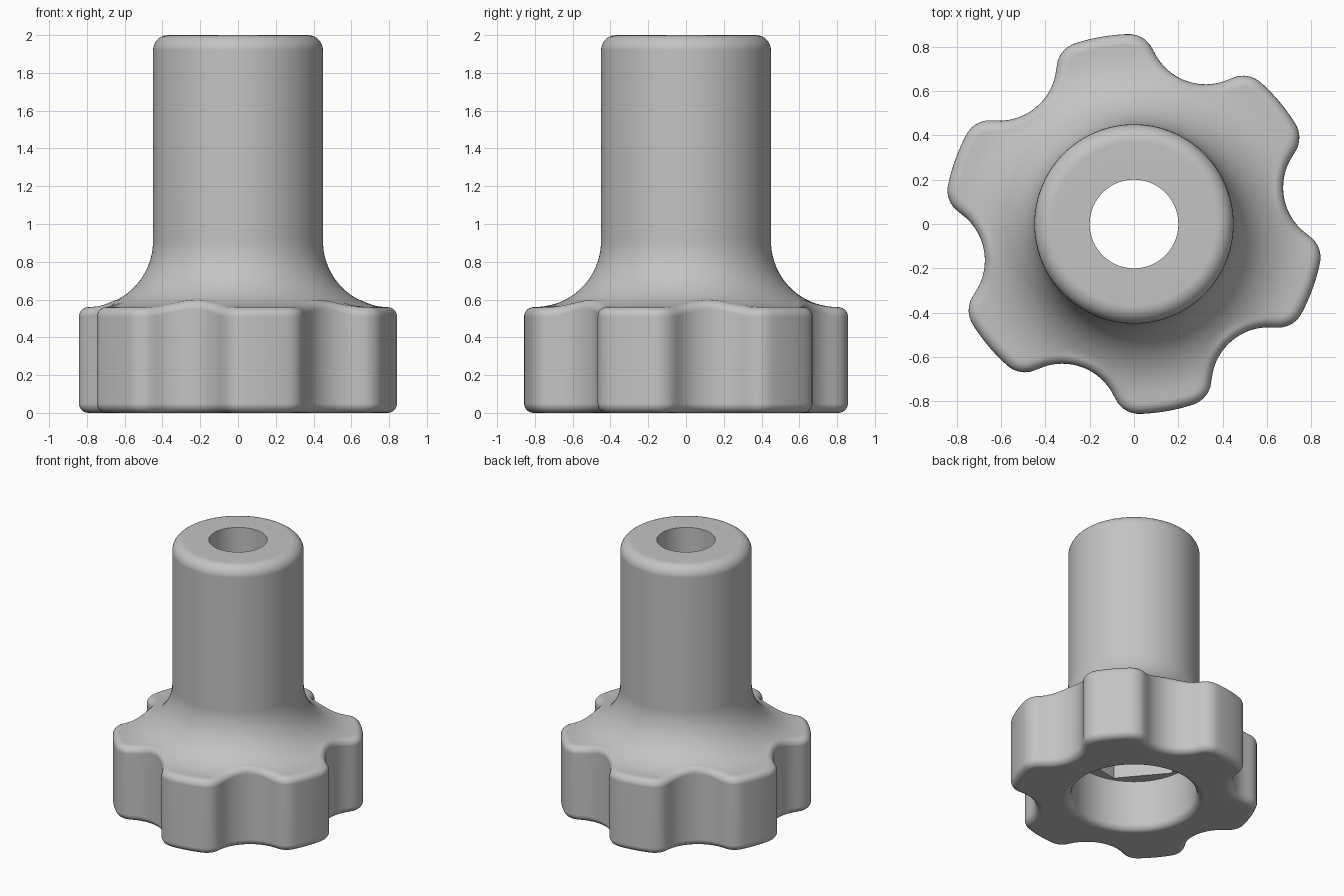
import bpy, bmesh, math
from mathutils import Vector

if "Cube" in bpy.data.objects:
    bpy.data.objects.remove(bpy.data.objects["Cube"])

COLS = 240                    # columns around the axis
TURN = math.radians(40)       # direction of the first lobe
STEP = math.tau / COLS
ANGLES = [k * STEP for k in range(COLS)]

SHAFT, BORE, HEIGHT = 0.45, 0.20, 2.0
FLARE = 0.35                  # concave flare between shaft and grip
GRIP_TOP = 0.56
ROUND = 0.05                  # edge rounding of the grip
SOCKET, SOCKET_TOP = 0.43, 0.38
HEX, HEX_TOP = 0.35, 0.75

# Grip outline: outer arc, corner circle and valley circle
TIP, CORNER, VALLEY, VALLEY_POS = 0.858, 0.12, 0.26, 0.948
CORNER_POS = TIP - CORNER
SPAN = CORNER + VALLEY
GAP = math.acos((VALLEY_POS**2 + CORNER_POS**2 - SPAN**2) / (2 * VALLEY_POS * CORNER_POS))
CORNER_ANGLE = math.pi / 6 - GAP


def circle_hit(a, dist, rad, side):
    """Polar radius of an offset circle, on its far (+1) or near (-1) side."""
    return dist * math.cos(a) + side * math.sqrt(max(rad**2 - (dist * math.sin(a))**2, 0))


def sector(a):
    """Angle from the middle of the nearest sixth."""
    return abs((a + math.pi / 6) % (math.pi / 3) - math.pi / 6)


def direction(a):
    return Vector((math.cos(a + TURN), math.sin(a + TURN)))


# Angle where the corner circle touches the valley circle
touch = (direction(CORNER_ANGLE) * CORNER_POS * VALLEY
         + direction(math.pi / 6) * VALLEY_POS * CORNER) / SPAN
TOUCH_ANGLE = math.atan2(touch.y, touch.x) - TURN


def outline(a):
    s = sector(a)
    if s < CORNER_ANGLE:
        r = TIP
    elif s < TOUCH_ANGLE:
        r = circle_hit(s - CORNER_ANGLE, CORNER_POS, CORNER, 1)
    else:
        r = circle_hit(math.pi / 6 - s, VALLEY_POS, VALLEY, -1)
    return direction(a) * r


def inset(a, d):
    t = outline(a + STEP / 4) - outline(a - STEP / 4)
    return outline(a) - Vector((t.y, -t.x)).normalized() * d


def flare_height(r):
    x = max(SHAFT + FLARE - r, 0)
    return GRIP_TOP + FLARE - math.sqrt(max(FLARE**2 - x**2, 0))


def ring(r, z):
    return [(direction(a) * r).to_3d() + Vector((0, 0, z)) for a in ANGLES]


def hex_ring(z):
    return [(direction(a) * HEX / math.cos(sector(a))).to_3d() + Vector((0, 0, z))
            for a in ANGLES]


def quarter(n):
    return [(math.sin(k / n * math.pi / 2), math.cos(k / n * math.pi / 2))
            for k in range(n + 1)]


rings = [ring(BORE, HEIGHT)]

# Shaft with rounded top
top_round = 0.08
for s, c in quarter(7):
    rings.append(ring(SHAFT - top_round + top_round * s, HEIGHT - top_round + top_round * c))
rings.append(ring(SHAFT, GRIP_TOP + FLARE))

# Flare spreading onto the lobes
flare_steps = 18
for k in range(1, flare_steps):
    t = (k / flare_steps) ** 2
    loop = []
    for a in ANGLES:
        p = (direction(a) * SHAFT).lerp(inset(a, ROUND), t)
        loop.append(Vector((p.x, p.y, flare_height(p.length))))
    rings.append(loop)

# Rounded upper rim and lobed wall
for s, c in quarter(6):
    loop = []
    for a in ANGLES:
        p = inset(a, ROUND * (1 - s))
        z = flare_height(inset(a, ROUND).length) - ROUND * (1 - c)
        loop.append(Vector((p.x, p.y, z)))
    rings.append(loop)

# Rounded lower rim
for s, c in quarter(6):
    loop = []
    for a in ANGLES:
        p = inset(a, ROUND * (1 - c))
        loop.append(Vector((p.x, p.y, ROUND * (1 - s))))
    rings.append(loop)

# Underside socket with rounded mouth, hexagonal pocket, through bore
for s, c in quarter(6):
    rings.append(ring(SOCKET + ROUND * (1 - s), ROUND * (1 - c)))
rings += [ring(SOCKET, SOCKET_TOP), hex_ring(SOCKET_TOP), hex_ring(HEX_TOP), ring(BORE, HEX_TOP)]

# Skin the rings into one closed body
bm = bmesh.new()
grid = [[bm.verts.new(p) for p in loop] for loop in rings]
for i, loop in enumerate(grid):
    after = grid[(i + 1) % len(grid)]
    for k in range(COLS):
        n = (k + 1) % COLS
        bm.faces.new((loop[k], loop[n], after[n], after[k]))
bmesh.ops.recalc_face_normals(bm, faces=bm.faces)
mesh = bpy.data.meshes.new("lobed_knob")
bm.to_mesh(mesh)
bm.free()
knob = bpy.data.objects.new("lobed_knob", mesh)
bpy.context.collection.objects.link(knob)

# Plain grey material
grey = bpy.data.materials.new("plain grey")
grey.use_nodes = True
colour = (0.55, 0.55, 0.55, 1)
grey.diffuse_color = colour
shader = next(n for n in grey.node_tree.nodes if n.type == 'BSDF_PRINCIPLED')
shader.inputs["Base Color"].default_value = colour
mesh.materials.append(grey)

# Smooth shading with crisp hole edges
bpy.ops.object.select_all(action='DESELECT')
knob.select_set(True)
bpy.context.view_layer.objects.active = knob
bpy.ops.object.shade_smooth_by_angle(angle=math.radians(35))
weighted = knob.modifiers.new("even_shading", 'WEIGHTED_NORMAL')
weighted.keep_sharp = True
